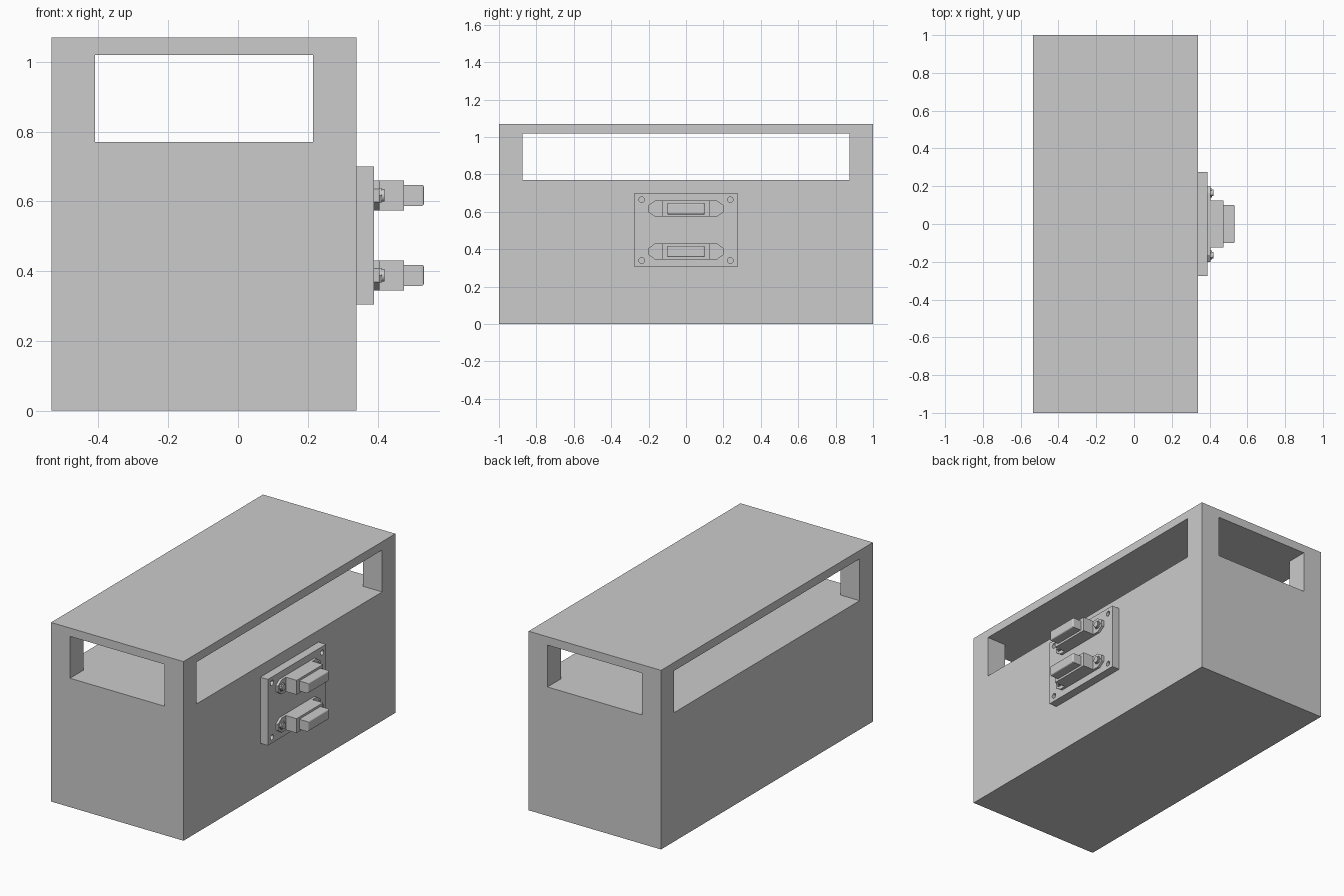
import bpy, bmesh, math
from mathutils import Matrix

cube = bpy.data.objects.get("Cube")
if cube:
    bpy.data.objects.remove(cube, do_unlink=True)

grey = bpy.data.materials.new("plain_grey")
grey.use_nodes = True
GREY = (0.6, 0.6, 0.6, 1)
grey.diffuse_color = GREY
grey.node_tree.nodes["Principled BSDF"].inputs["Base Color"].default_value = GREY


def finish(name, bm):
    bmesh.ops.recalc_face_normals(bm, faces=bm.faces)
    mesh = bpy.data.meshes.new(name)
    bm.to_mesh(mesh)
    bm.free()
    mesh.materials.append(grey)
    obj = bpy.data.objects.new(name, mesh)
    bpy.context.collection.objects.link(obj)
    return obj


def box(name, xs, ys, zs):
    bm = bmesh.new()
    bmesh.ops.create_cube(bm, size=1)
    for v in bm.verts:
        for i, (lo, hi) in enumerate((xs, ys, zs)):
            v.co[i] = hi if v.co[i] > 0 else lo
    return finish(name, bm)


def rod(name, x0, x1, y, z, radius, sides):
    """Cylinder or nut lying along x."""
    bm = bmesh.new()
    place = Matrix.Translation(((x0 + x1) / 2, y, z)) @ Matrix.Rotation(math.pi / 2, 4, "Y")
    bmesh.ops.create_cone(bm, cap_ends=True, segments=sides, radius1=radius,
                          radius2=radius, depth=x1 - x0, matrix=place)
    obj = finish(name, bm)
    if sides > 8:
        bpy.ops.object.select_all(action="DESELECT")
        obj.select_set(True)
        bpy.context.view_layer.objects.active = obj
        bpy.ops.object.shade_smooth_by_angle(angle=math.radians(40))
    return obj


def cut(target, cutter):
    mod = target.modifiers.new(cutter.name, "BOOLEAN")
    mod.operation = "DIFFERENCE"
    mod.solver = "EXACT"
    mod.object = cutter
    cutter.hide_render = True
    cutter.hide_set(True)


def flange(name, x0, x1, half_y, half_z, chamfer_y, chamfer_z, z):
    """Flat mounting ear plate with clipped corners."""
    bm = bmesh.new()
    corners = [(half_y, half_z - chamfer_z), (half_y - chamfer_y, half_z)]
    corners += [(-y, h) for y, h in reversed(corners)]
    corners += [(-y, -h) for y, h in corners]
    face = bm.faces.new([bm.verts.new((x0, y, z + h)) for y, h in corners])
    ext = bmesh.ops.extrude_face_region(bm, geom=[face])
    for v in ext["geom"]:
        if isinstance(v, bmesh.types.BMVert):
            v.co.x = x1
    # close the back, which the extrusion may have opened
    bmesh.ops.holes_fill(bm, edges=[e for e in bm.edges if e.is_boundary])
    return finish(name, bm)


# Case: solid lower block, four corner posts and a roof
BACK, WALL = -0.535, 0.34
POST, SILL, LINTEL, TOP = 0.125, 0.77, 1.02, 1.07
box("lower_case", (BACK, WALL), (-1, 1), (0, SILL))
case = bpy.data.objects["lower_case"]
bm = bmesh.new()
bm.from_mesh(case.data)
bpy.data.objects.remove(case)
bmesh.ops.translate(bm, verts=bm.verts, vec=(0, 0, 0))
for v in bm.verts:
    v.co.z = TOP if v.co.z > 0 else 0
case = finish("case", bm)
cut(case, box("end_window_cutter", (BACK + POST, WALL - POST), (-1.2, 1.2), (SILL, LINTEL)))
cut(case, box("side_window_cutter", (BACK - 0.2, WALL + 0.2), (POST - 1, 1 - POST), (SILL, LINTEL)))

# Connector panel with four screw holes
FACE = 0.39
panel = box("connector_panel", (WALL, FACE), (-0.275, 0.275), (0.305, 0.70))
for y in (-0.237, 0.237):
    for z in (0.34, 0.665):
        cut(panel, rod("screw_hole_cutter", WALL, FACE + 0.05, y, z, 0.015, 24))

# Two plug connectors with ears, nuts and studs
for label, z in (("upper", 0.617), ("lower", 0.388)):
    flange(label + "_flange", FACE, 0.405, 0.2, 0.043, 0.035, 0.024, z)
    box(label + "_housing", (FACE, 0.475), (-0.125, 0.125), (z - 0.043, z + 0.043))
    plug = box(label + "_plug", (0.475, 0.533), (-0.1, 0.1), (z - 0.03, z + 0.03))
    bevel = plug.modifiers.new("rounded_tip", "BEVEL")
    bevel.width = 0.007
    bevel.segments = 3
    bevel.limit_method = "WEIGHT"
    weights = plug.data.attributes.new("bevel_weight_edge", "FLOAT", "EDGE")
    for e in plug.data.edges:
        if all(plug.data.vertices[i].co.x > 0.5 for i in e.vertices):
            weights.data[e.index].value = 1
    for side, y in (("left", 0.165), ("right", -0.165)):
        rod(f"{label}_{side}_nut", 0.405, 0.413, y, z, 0.024, 6)
        rod(f"{label}_{side}_stud", 0.405, 0.42, y, z, 0.018, 24)
